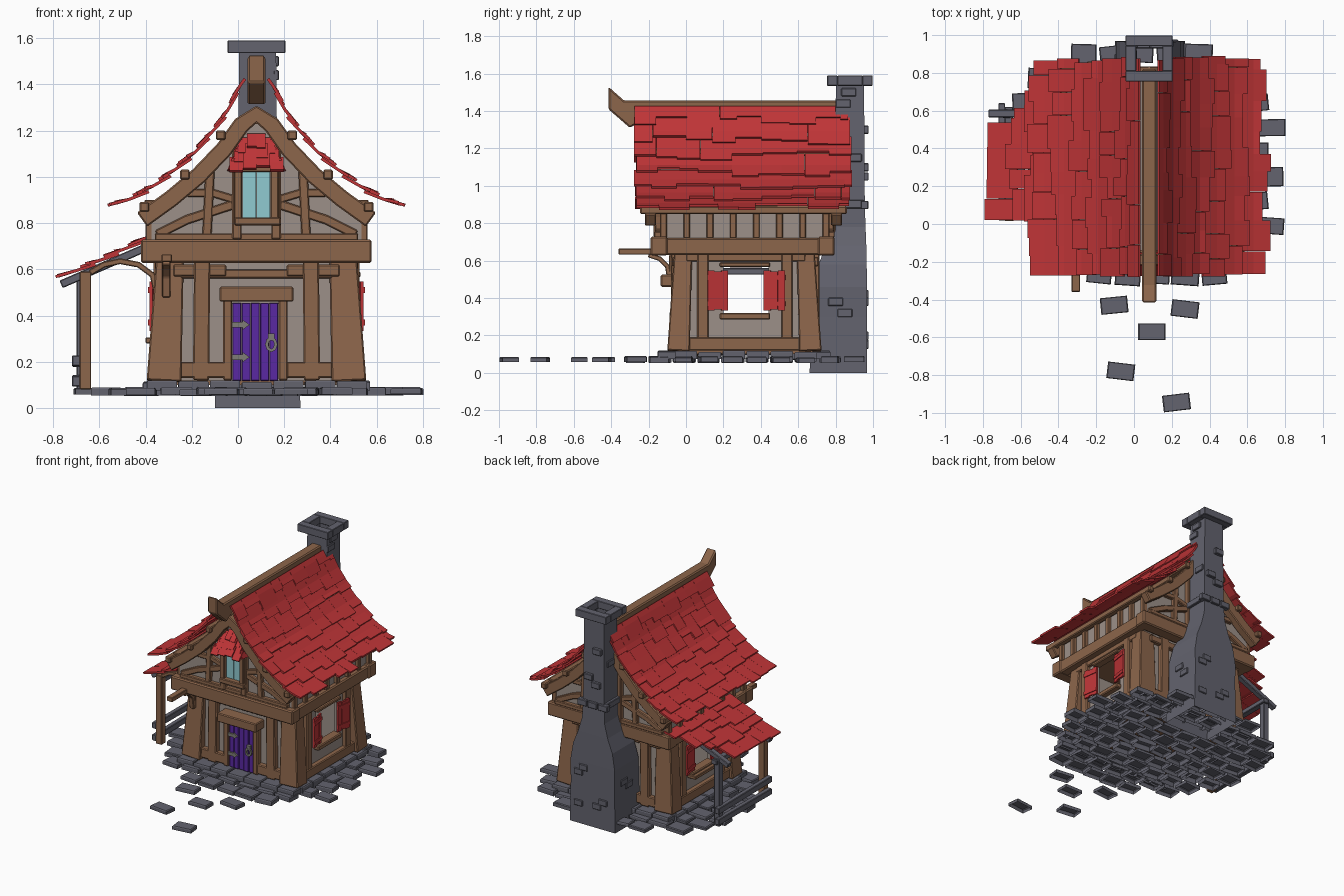
import bpy, bmesh, math, random
from mathutils import Vector as V
random.seed(4)
R = random.uniform
CX, CY = 0.08, 0.315          # house centre


def material(name, col):
    m = bpy.data.materials.new(name)
    m.diffuse_color = (*col, 1)
    return m


WOOD = material("brown wood", (0.265, 0.132, 0.07))
RED = material("red tile", (0.52, 0.035, 0.038))
STONE = material("grey stone", (0.125, 0.125, 0.156))
PLASTER = material("plaster", (0.335, 0.28, 0.248))
PURPLE = material("purple paint", (0.102, 0.022, 0.36))
GLASS = material("pale blue glass", (0.28, 0.6, 0.64))
METAL = material("dull metal", (0.21, 0.2, 0.18))


def finish(name, bm, mat, bevel=0.0):
    bmesh.ops.recalc_face_normals(bm, faces=bm.faces)
    me = bpy.data.meshes.new(name)
    bm.to_mesh(me)
    bm.free()
    me.materials.append(mat)
    ob = bpy.data.objects.new(name, me)
    bpy.context.collection.objects.link(ob)
    if bevel:
        b = ob.modifiers.new("bevel", 'BEVEL')
        b.width, b.segments = bevel, 1
    return ob


def loft(bm, rings, cap0=True, cap1=True):
    rs = [[bm.verts.new(p) for p in r] for r in rings]
    n = len(rs[0])
    for a, b in zip(rs, rs[1:]):
        for i in range(n):
            bm.faces.new((a[i], a[(i + 1) % n], b[(i + 1) % n], b[i]))
    if cap0:
        bm.faces.new(rs[0][::-1])
    if cap1:
        bm.faces.new(rs[-1])


def sweep(bm, pts, w, d, side=(0, 1, 0), end=1.0):
    """Rectangular bar along pts: d along side, w across it; end scales the tip."""
    pts, rings = [V(p) for p in pts], []
    for i, p in enumerate(pts):
        t = (pts[min(i + 1, len(pts) - 1)] - pts[max(i - 1, 0)]).normalized()
        s = V(side)
        s = (s - t * s.dot(t)).normalized()
        n, k = t.cross(s), 1 + (end - 1) * i / (len(pts) - 1)
        rings.append([p + s * d / 2 * k * a + n * w / 2 * k * b for a, b in ((-1, -1), (1, -1), (1, 1), (-1, 1))])
    loft(bm, rings)


def box(bm, x0, x1, y0, y1, z0, z1, bottom=True):
    loft(bm, [[(x0, y0, z), (x1, y0, z), (x1, y1, z), (x0, y1, z)] for z in (z0, z1)], cap0=bottom)


def slab(bm, x, y, w, d, z0, z1, rot):
    c, s = math.cos(rot), math.sin(rot)
    loft(bm, [[(x + (a * c * w - b * s * d) * k, y + (a * s * w + b * c * d) * k, z)
               for a, b in ((-.5, -.5), (.5, -.5), (.5, .5), (-.5, .5))] for z, k in ((z0, 1), (z1 - .006, 1), (z1, .92))],
         cap0=False)


# flagstones (hollow below), plinth stones and garden path
bm = bmesh.new()
for j in range(10):
    for i in range(10):
        x = -0.64 + i * 0.152 + (j % 2) * 0.07
        y = -0.27 + j * 0.13
        if abs((x - 0.06) / 0.72) ** 2.6 + abs((y - 0.31) / 0.63) ** 2.6 < 1:
            slab(bm, x, y, R(.125, .15), R(.085, .115), R(.052, .06), R(.08, .092), R(-.12, .12))
for x, y, r in ((-.105, -.43, .1), (.27, -.45, -.12), (.095, -.57, 0), (-.07, -.78, -.12), (.225, -.945, .12)):
    slab(bm, x, y, .145, .088, .058, .085, r)
finish("flagstones", bm, STONE)
bm = bmesh.new()
for i in range(7):
    for y in (-.1, .72):
        slab(bm, -.33 + i * .137, y, .13, .1, .075, R(.11, .12), R(-.04, .04))
for i in range(6):
    for x in (-.36, .52):
        slab(bm, x, .0 + i * .128, .1, .12, .075, R(.11, .12), R(-.04, .04))
finish("plinth_stones", bm, STONE)
bm = bmesh.new()
box(bm, -.33, .49, -.05, .68, .1, .12)
box(bm, -.39, .55, -.16, .78, .65, .7)
finish("floors", bm, WOOD)

# ground floor plaster with openings for the door and side windows
bm = bmesh.new()
for a, b, z in ((-.33, -.03, .12), (.18, .49, .12), (-.03, .18, .45)):
    box(bm, a, b, -.04, -.02, z, .65)
box(bm, -.33, .49, .66, .68, .12, .65)
for s in (-1, 1):
    x = CX + s * .405
    for a, b, z0, z1 in ((-.03, .2, .12, .65), (.44, .67, .12, .65), (.2, .44, .12, .31), (.2, .44, .57, .65)):
        box(bm, x - .01, x + .01, a, b, z0, z1)
finish("ground_walls", bm, PLASTER)

# upper floor and gable plaster
prof = [(0, 1.285), (.15, 1.14), (.25, 1.03), (.37, .93), (.455, .88), (.455, .68)]
out = [(CX + x, z) for x, z in prof] + [(CX - x, z) for x, z in prof[:0:-1]]
bm = bmesh.new()
loft(bm, [[(x, y, z) for x, z in out] for y in (-.14, .765)])
finish("upper_walls", bm, PLASTER)

# ground floor timber frame
bm = bmesh.new()
for s in (-1, 1):
    for y0, y1 in ((-.04, -.015), (.665, .64)):                 # tapered corner posts
        sweep(bm, [(CX + s * .4, y0, .115), (CX + s * .375, y1, .64)], .15, .12, end=.8)
    for y in (-.055, .69):                                    # front and back studs
        sweep(bm, [(CX + s * .24, y, .12), (CX + s * .235, y, .64)], .07, .05)
    x = CX + s * .42
    box(bm, x - .03, x + .03, 0, .64, .12, .19)
    box(bm, x - .02, x + .02, 0, .64, .595, .64)
    for y in (.09, .54):
        box(bm, x - .025, x + .025, y - .03, y + .03, .12, .64)
    box(bm, x - .03, x + .03, .18, .45, .565, .59)            # window frames
    box(bm, x - .035, x + .035, .18, .45, .285, .32)
    for y in (-.055, .69):
        a, b = sorted((CX + s * .13, CX + s * .36))
        box(bm, a, b, y - .025, y + .025, .13, .2)
        box(bm, a, b, y - .02, y + .02, .57, .62)
box(bm, -.25, .41, -.07, -.03, .56, .6)
box(bm, -.065, -.025, -.08, -.02, .12, .47)                   # door frame
box(bm, .175, .215, -.08, -.02, .12, .47)
box(bm, -.08, .24, -.135, -.03, .46, .525)
finish("ground_frame", bm, WOOD, .006)

# jetty beams
bm = bmesh.new()
for y in (-.145, .75):
    box(bm, -.42, .578, y - .045, y + .045, .628, .728)
for x in (-.375, .535):
    box(bm, x - .04, x + .035, -.17, .78, .63, .722)
finish("jetty_beams", bm, WOOD, .008)

# upper timber frame: studs, eave rails, gable braces
bm = bmesh.new()
for s in (-1, 1):
    x = CX + s * .46
    for i in range(8):
        y = -.12 + i * .124
        box(bm, x - .02, x + .02, y - .018, y + .018, .72, .88)
    box(bm, x - .025, x + .025, -.18, .8, .86, .9)
    for y in (-.15, .775):
        P = lambda u, z: (CX + s * u, y, z)
        sweep(bm, [P(.43, .75), P(.3, .815), P(.1, .88)], .04, .03)
        sweep(bm, [P(.3, .93), P(.19, .93), P(.09, .9)], .035, .03)
        sweep(bm, [P(.215, .73), P(.2, 1.05)], .04, .034)
        sweep(bm, [P(.085, .73), P(.085, 1.18)], .04, .05)
for y in (-.15, .775):
    box(bm, -.36, .52, y - .02, y + .02, .725, .755)
    box(bm, -.06, .22, y - .018, y + .018, 1.1, 1.14)
box(bm, -.015, .185, -.2, -.14, .79, .825)
box(bm, -.005, .175, -.19, -.14, 1.02, 1.06)
for x in (.0, .158):
    box(bm, x - .018, x + .018, -.19, -.14, .82, 1.04)
finish("upper_frame", bm, WOOD, .005)

# curved barge boards and purlins
bm = bmesh.new()
arc = [(0, 1.27), (.065, 1.225), (.14, 1.12), (.25, 1.005), (.37, .905), (.495, .815)]
for y in (-.19, .805):
    sweep(bm, [(CX - u, y, z) for u, z in arc[::-1]] + [(CX + u, y, z) for u, z in arc[1:]], .075, .06)
for s in (-1, 1):
    for u, z in ((.155, 1.18), (.31, 1.01), (.485, .87)):
        x = CX + s * u
        box(bm, x - .021, x + .021, -.245, .86, z - .021, z + .021)
finish("barge_boards_and_purlins", bm, WOOD, .006)

# ridge beam with upturned front end
bm = bmesh.new()
ridge = [(-.415, 1.53), (-.33, 1.455), (.82, 1.455), (.82, 1.37), (-.2, 1.37), (-.3, 1.31), (-.415, 1.41)]
loft(bm, [[(x, y, z) for y, z in ridge] for x in (.042, .118)])
finish("ridge_beam", bm, WOOD, .008)


# roof tiles: rows of thin overlapping bent plates with ragged ends
def along(path, s):
    for a, b in zip(path, path[1:]):
        a, b = V(a), V(b)
        L = (b - a).length
        if s <= L or b == V(path[-1]):
            return a + (b - a) * (s / L)
        s -= L


def tile_rows(bm, path, rows, y0, y1, tile_w, lift, jag, shrink=0.0):
    step = sum((V(b) - V(a)).length for a, b in zip(path, path[1:])) / rows
    for r in range(rows):
        y = y0 + R(-.0, .02)
        last = y1 - R(0, .03) - shrink * r
        while y < last - .03:
            w = min(R(.65, 1.3) * tile_w, last - y)
            s1 = (r + 1) * step + R(-jag, jag)
            pts = []
            for k, up in ((max(0, r * step - .05), -.006), ((r + .4) * step, lift * .35), (s1, lift + R(-.004, .004))):
                p = along(path, k)
                pts.append((p.x, y + w / 2, p.y + up))
            sweep(bm, pts, .013, w - .001)
            y += w


roof = [(.05, 1.43), (.14, 1.25), (.27, 1.095), (.40, .985), (.507, .915), (.615, .868)]
for s, n in ((-1, "left"), (1, "right")):
    bm = bmesh.new()
    tile_rows(bm, [(CX + s * u, z) for u, z in roof], 7, -.285, .895, .14, .019, .034)
    finish("roof_tiles_" + n, bm, RED)
bm = bmesh.new()
tile_rows(bm, [(-.36, .75), (-.55, .655), (-.765, .562)], 4, .01, .79, .135, .014, .03, .075)
finish("porch_roof_tiles", bm, RED)

# hood over the gable window
bm = bmesh.new()
for r in range(3):
    z, y, hw = 1.172 - r * .042, -.175 - r * .03, .08 + r * .018
    for i in range(4):
        bow = .016 * max(0, abs(i - 1.5) - .5)
        sweep(bm, [(CX + hw * (i - 1.5) / 2, y + .02, z + .01 - bow),
                   (CX + hw * (i - 1.5) / 2, y - .034, z - .05 - bow + R(-.008, .008))], .014, hw / 2, side=(1, 0, 0))
    for s in (-1, 1):
        sweep(bm, [(CX + s * (hw - .015), -.15 - r * .015, z - .012), (CX + s * (hw + .004), -.155 - r * .015, z - .06)],
              .012, .05 + r * .03)
finish("window_hood_tiles", bm, RED)

# gable window glass
bm = bmesh.new()
for x in (.049, .11):
    box(bm, x - .029, x + .029, -.162, -.145, .825, 1.02)
finish("gable_window", bm, GLASS)

# plank door with hinges and ring
bm = bmesh.new()
for i in range(5):
    x = -.025 + i * .04
    box(bm, x + .001, x + .039, -.066 - .004 * (i % 2), -.035, .118, .455)
finish("door", bm, PURPLE, .003)
bm = bmesh.new()
for z in (.22, .36):
    loft(bm, [[(-.025, y, z - .012), (.02, y, z - .012), (.02, y, z - .022), (.05, y, z), (.02, y, z + .022),
               (.02, y, z + .012), (-.025, y, z + .012)] for y in (-.08, -.068)])
c = [(.144 + .02 * math.sin(a * math.pi / 4), -.082, .275 + .026 * math.cos(a * math.pi / 4)) for a in range(9)]
sweep(bm, c, .014, .014)
box(bm, .13, .158, -.088, -.066, .295, .322)
finish("door_fittings", bm, METAL)

# side window shutters lying against the wall
bm = bmesh.new()
for s in (-1, 1):
    for h, f in ((.225, .115), (.415, .53)):
        for k in range(3):
            a, b = [h + (f - h) * (k + e) / 3 for e in (.02, .98)]
            xa, xb = [CX + s * (.438 + .018 * abs(t - h) / .11) for t in (a, b)]
            sweep(bm, [(xa, a, .44), (xb, b, .44)], .014, .215 - .012 * (k == 1), side=(0, 0, 1))
        for z in (.37, .51):
            sweep(bm, [(CX + s * .446, h, z), (CX + s * .464, f, z)], .01, .025, side=(0, 0, 1))
finish("window_shutters", bm, RED)

# flared hollow chimney, cap and proud stones
bm = bmesh.new()
secs = [(0, .185, .66, .968), (.3, .178, .68, .968), (.46, .18, .69, .968), (.58, .16, .71, .966), (.68, .12, .745, .964),
        (.78, .092, .775, .96), (.9, .086, .79, .956), (1.54, .08, .802, .952)]
loft(bm, [[(CX + .005 - h, a, z), (CX + .005 + h, a, z), (CX + .005 + h, b, z), (CX + .005 - h, b, z)]
          for z, h, a, b in secs], cap0=False, cap1=False)
finish("chimney", bm, STONE)
bm = bmesh.new()
box(bm, -.045, .205, .755, .81, 1.535, 1.59)
box(bm, -.045, .205, .943, .998, 1.535, 1.59)
box(bm, -.045, .012, .81, .943, 1.535, 1.59)
box(bm, .15, .205, .81, .943, 1.535, 1.59)
finish("chimney_cap", bm, STONE, .003)
bm = bmesh.new()
for x, z in ((.0, .2), (.05, .16), (.16, .42), (.2, .38), (.2, .15), (.06, 1.05), (.12, 1.1), (.05, 1.3)):  # back face
    box(bm, x - .035, x + .035, .93, .976, z - .022, z + .022)
for s, y, z, u in ((1, .8, .38, .175), (1, .85, .32, .175), (-1, .8, .3, .175), (-1, .86, .34, .175), (1, .87, 1.5, .08),
                   (1, .84, 1.44, .08), (-1, .88, 1.2, .08), (1, .9, 1.15, .082)):
    x = CX + .005 + s * u
    box(bm, x - .012, x + .012, y - .04, y + .04, z - .022, z + .022)
for x in (.0, .085, .17):                                     # collar
    box(bm, x - .038, x + .038, .935, .975, .875, .92)
for x in (-.005, .175):
    box(bm, x - .015, x + .015, .79, .95, .88, .925)
finish("chimney_stones", bm, STONE, .004)

# lean-to porch: wooden front post and arch, grey rear frame and fence
bm = bmesh.new()
sweep(bm, [(-.66, .04, .08), (-.66, .04, .59)], .05, .05)
sweep(bm, [(-.64, .04, .585), (-.58, .04, .62), (-.51, .04, .635), (-.43, .04, .62), (-.37, .04, .575), (-.355, .04, .51)],
      .025, .035)
box(bm, -.4, -.33, .17, .46, .28, .305)                       # sill shelf
finish("porch_post_and_arch", bm, WOOD, .004)
bm = bmesh.new()
sweep(bm, [(-.675, .585, .07), (-.675, .585, .57)], .045, .045)
for y in (.1, .585):
    sweep(bm, [(-.765, y, .535), (-.35, y, .715)], .035, .04)
box(bm, -.685, -.64, .03, .62, .525, .56)
for z0, z1 in ((.115, .12), (.205, .2)):
    sweep(bm, [(-.7, .02, z0), (-.7, .64, z1)], .035, .045, side=(0, 0, 1))
finish("porch_frame_and_fence", bm, STONE, .004)

# front bracket beam with curved brace
bm = bmesh.new()
box(bm, -.33, -.285, -.36, -.05, .632, .665)
sweep(bm, [(-.31, -.2, .63), (-.31, -.14, .61), (-.31, -.1, .57), (-.31, -.085, .48)], .025, .035, side=(1, 0, 0))
box(bm, -.328, -.292, -.09, -.07, .48, .63)
finish("front_bracket", bm, WOOD, .004)
